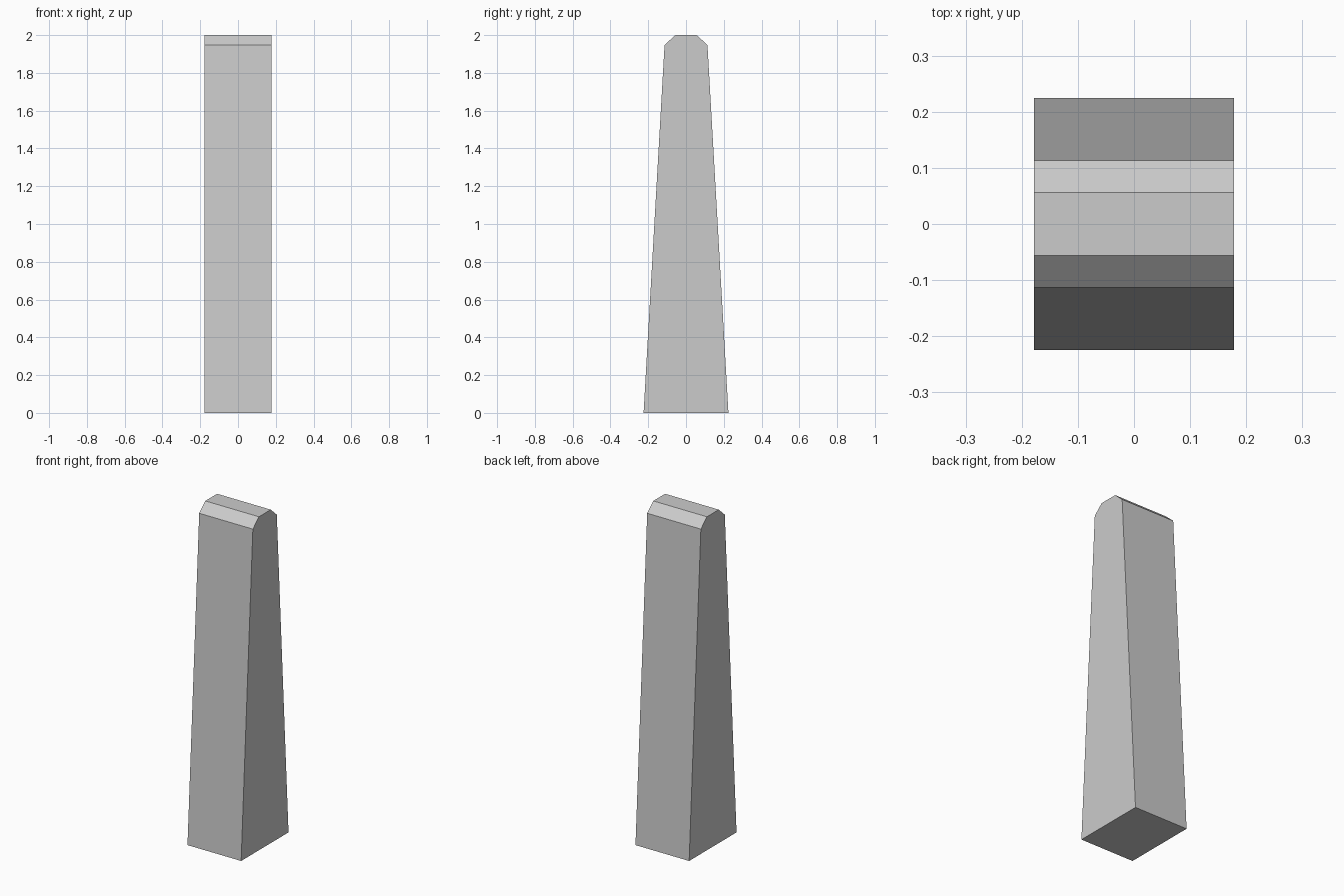
import bpy, bmesh

if "Cube" in bpy.data.objects:
    bpy.data.objects.remove(bpy.data.objects["Cube"])

# Half of the side profile (y, z), mirrored to make the tapered, chamfered outline
half = [(0.2245, 0.0), (0.1135, 1.948), (0.056, 2.0)]
profile = half + [(-y, z) for y, z in reversed(half)]
HALF_WIDTH = 0.178

# Tapered post: profile face extruded along x
bm = bmesh.new()
face = bm.faces.new([bm.verts.new((-HALF_WIDTH, y, z)) for y, z in profile])
ext = bmesh.ops.extrude_face_region(bm, geom=[face], use_keep_orig=True)
verts = [g for g in ext["geom"] if isinstance(g, bmesh.types.BMVert)]
bmesh.ops.translate(bm, verts=verts, vec=(2 * HALF_WIDTH, 0, 0))
bmesh.ops.recalc_face_normals(bm, faces=bm.faces)

mesh = bpy.data.meshes.new("tapered_post")
bm.to_mesh(mesh)
bm.free()
bpy.context.collection.objects.link(bpy.data.objects.new("tapered_post", mesh))
